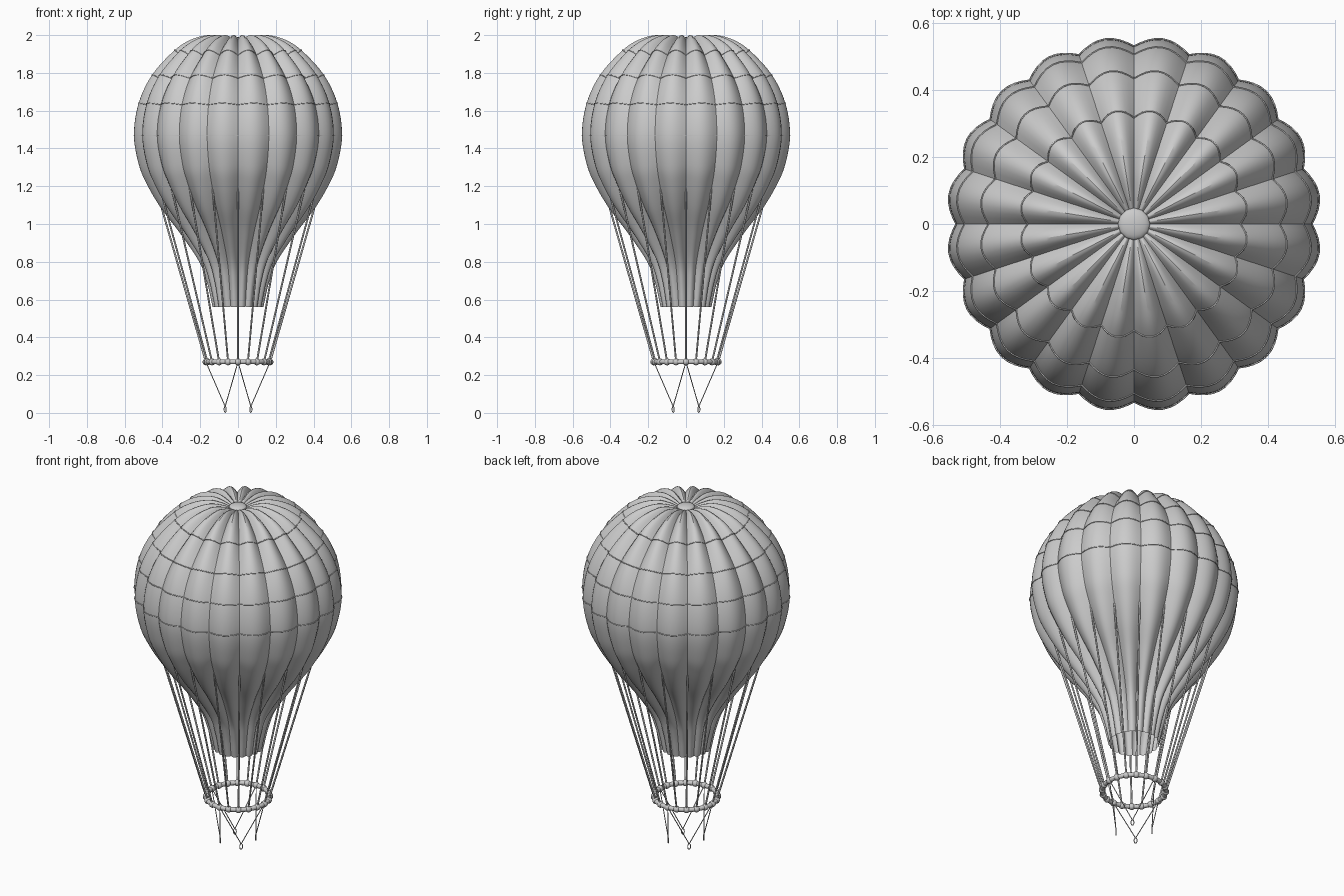
import bpy, math
from mathutils import Vector

if "Cube" in bpy.data.objects:
    bpy.data.objects.remove(bpy.data.objects["Cube"])

GORES, SEG, SUB = 20, 8, 6
# Envelope profile: outer radius, height, crease depth
PROFILE = [(0.035, 1.968, 0.004), (0.09, 1.99, 0.014), (0.16, 2.0, 0.026),
           (0.25, 1.977, 0.034), (0.34, 1.92, 0.036), (0.46, 1.79, 0.033),
           (0.532, 1.64, 0.029), (0.557, 1.47, 0.028), (0.53, 1.31, 0.031),
           (0.483, 1.20, 0.034), (0.41, 1.08, 0.034), (0.31, 0.95, 0.032),
           (0.208, 0.80, 0.024), (0.166, 0.69, 0.016), (0.136, 0.56, 0.010)]
P = [Vector(p) for p in PROFILE]


def spline(t):
    """Catmull-Rom point on the profile; whole numbers hit the listed points."""
    i = min(int(t), len(P) - 2)
    u = t - i
    b, c = P[i], P[i + 1]
    a = P[i - 1] if i else 2 * b - c
    d = P[i + 2] if i + 2 < len(P) else 2 * c - b
    return 0.5 * (2 * b + (c - a) * u + (2 * a - 5 * b + 4 * c - d) * u * u
                  + (3 * b - a - 3 * c + d) * u ** 3)


def surface(t, ang, lift=0.0):
    """Point on the lobed envelope, creases pushed in along the normal."""
    p = spline(t)
    e = min(t + 0.01, len(P) - 1)
    tan = spline(e) - spline(e - 0.02 if e > 0.02 else 0)
    n = Vector((-tan.y, tan.x)).normalized()
    off = lift - p.z * (1 - abs(math.sin(ang * GORES / 2)))
    r, z = p.x + n.x * off, p.y + n.y * off
    return Vector((r * math.cos(ang), r * math.sin(ang), z))


def polar(r, deg, z):
    a = math.radians(deg)
    return Vector((r * math.cos(a), r * math.sin(a), z))


def tubes(name, paths, radius, cyclic=False, res=2):
    """One curve object holding round tubes along the given paths."""
    cu = bpy.data.curves.new(name, 'CURVE')
    cu.dimensions = '3D'
    cu.bevel_depth = radius
    cu.bevel_resolution = res
    cu.use_fill_caps = True
    for path in paths:
        s = cu.splines.new('POLY')
        s.points.add(len(path) - 1)
        for q, v in zip(s.points, path):
            q.co = (*v, 1)
        s.use_cyclic_u = cyclic
        s.use_smooth = True
    ob = bpy.data.objects.new(name, cu)
    bpy.context.collection.objects.link(ob)
    return ob


def smooth(angle=35):
    bpy.ops.object.shade_smooth_by_angle(angle=math.radians(angle))


# Envelope
cols = GORES * SEG
rows = (len(P) - 1) * SUB + 1
verts = [surface(i / SUB, 2 * math.pi * j / cols) for i in range(rows) for j in range(cols)]
faces = [(i * cols + j, (i + 1) * cols + j, (i + 1) * cols + (j + 1) % cols,
          i * cols + (j + 1) % cols) for i in range(rows - 1) for j in range(cols)]
me = bpy.data.meshes.new("envelope")
me.from_pydata(verts, [], faces)
env = bpy.data.objects.new("envelope", me)
bpy.context.collection.objects.link(env)
bpy.context.view_layer.objects.active = env
env.select_set(True)
smooth(30)

# Horizontal seams on the upper half
tubes("seams", [[surface(t, 2 * math.pi * j / cols, 0.001) for j in range(cols)]
                for t in (4, 5, 6, 7)], 0.0025, True, 1)

# Crown button
bpy.ops.mesh.primitive_uv_sphere_add(segments=12, ring_count=8, radius=1, location=(0, 0, 1.972))
bpy.context.object.name = "crown_button"
bpy.context.object.scale = (0.048, 0.048, 0.017)
smooth(60)

# Load ring with a knot at every rope
RING_R, RING_Z = 0.17, 0.27
bpy.ops.mesh.primitive_torus_add(major_radius=RING_R, minor_radius=0.013, major_segments=60,
                                 minor_segments=10, location=(0, 0, RING_Z))
bpy.context.object.name = "load_ring"
smooth(60)
step = 360 / GORES
for k in range(GORES):
    bpy.ops.mesh.primitive_uv_sphere_add(segments=10, ring_count=8, radius=0.0185,
                                         location=polar(RING_R, k * step, RING_Z))
    bpy.context.object.name = "ring_knot"
    smooth(60)

# Suspension ropes lying in the creases
tubes("suspension_ropes", [[polar(RING_R, k * step, RING_Z), polar(0.437, k * step, 1.2)]
                           for k in range(GORES)], 0.005)

# Lower ropes gathered to four corners, each ending in a small loop
lower, loops = [], []
for sx in (-1, 1):
    for sy in (-1, 1):
        tip = Vector((sx * 0.068, sy * 0.068, 0.034))
        lower += [[Vector((sx * RING_R, 0, RING_Z)), tip], [Vector((0, sy * RING_R, RING_Z)), tip]]
        loop = []
        for j in range(16):
            a = 2 * math.pi * j / 16
            w = 0.0055 * math.cos(a)
            loop.append(Vector((tip.x + sx * w, tip.y - sy * w, 0.019 + 0.0165 * math.sin(a))))
        loops.append(loop)
tubes("basket_ropes", lower, 0.0025)
tubes("rope_end_loops", loops, 0.0025, True)
